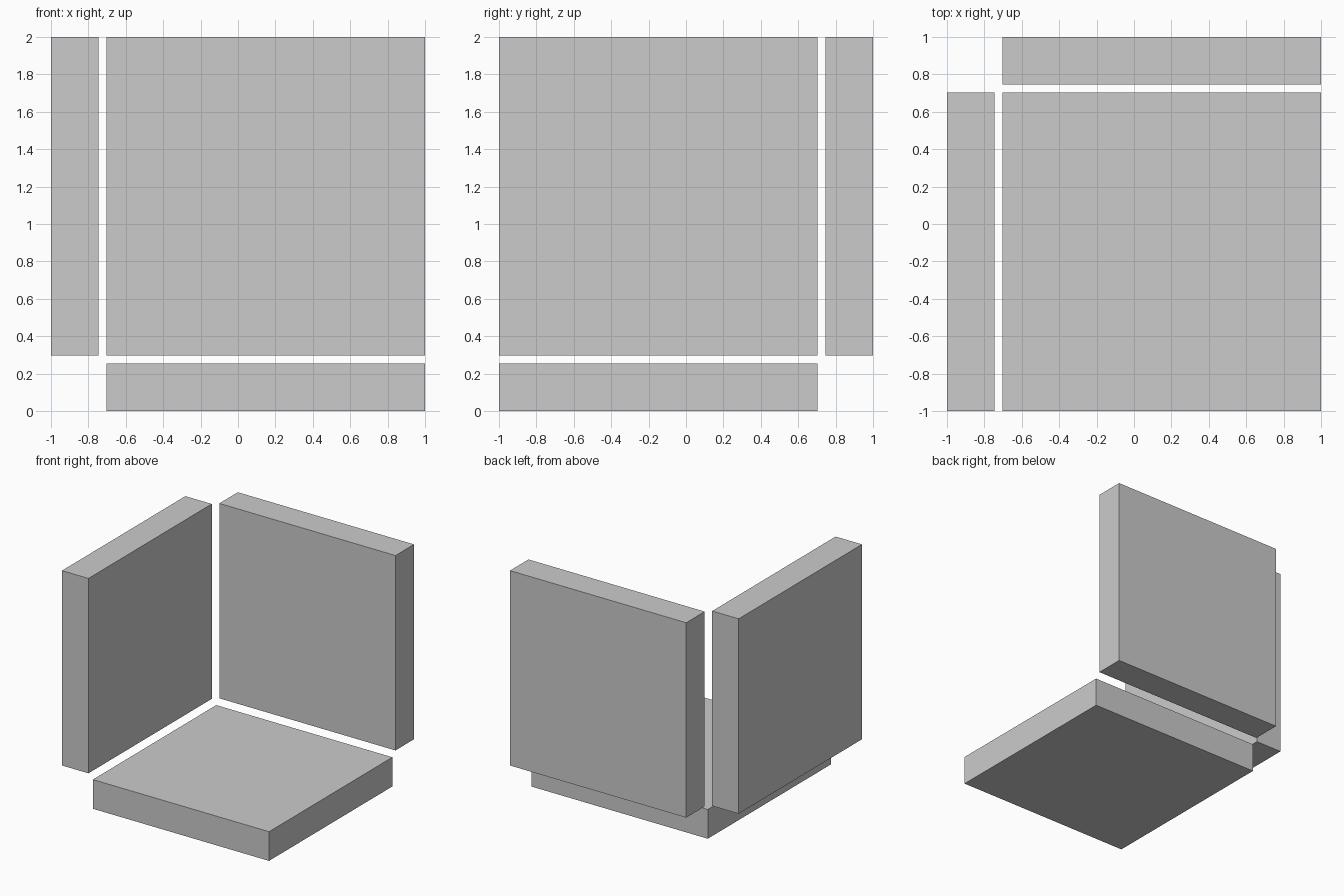
import bpy
from mathutils import Vector

cube = bpy.data.objects.get("Cube")
if cube:
    bpy.data.objects.remove(cube, do_unlink=True)

# One flat grey for every slab
grey = bpy.data.materials.new("light_grey")
grey.use_nodes = True
colour = (0.6, 0.6, 0.6, 1)
grey.diffuse_color = colour
grey.node_tree.nodes["Principled BSDF"].inputs["Base Color"].default_value = colour

THICK = 0.255           # slab thickness
INNER = THICK + 0.043   # slab thickness plus the gap between slabs


def slab(name, low, high):
    low, high = Vector(low), Vector(high)
    bpy.ops.mesh.primitive_cube_add(size=1, location=(low + high) / 2)
    obj = bpy.context.object
    obj.name = name
    obj.scale = high - low
    bpy.ops.object.transform_apply(location=False, rotation=False, scale=True)
    obj.data.materials.append(grey)


# Three square slabs meeting at an open corner
slab("floor_slab", (INNER - 1, -1, 0), (1, 1 - INNER, THICK))
slab("side_wall", (-1, -1, INNER), (THICK - 1, 1 - INNER, 2))
slab("back_wall", (INNER - 1, 1 - THICK, INNER), (1, 1, 2))
